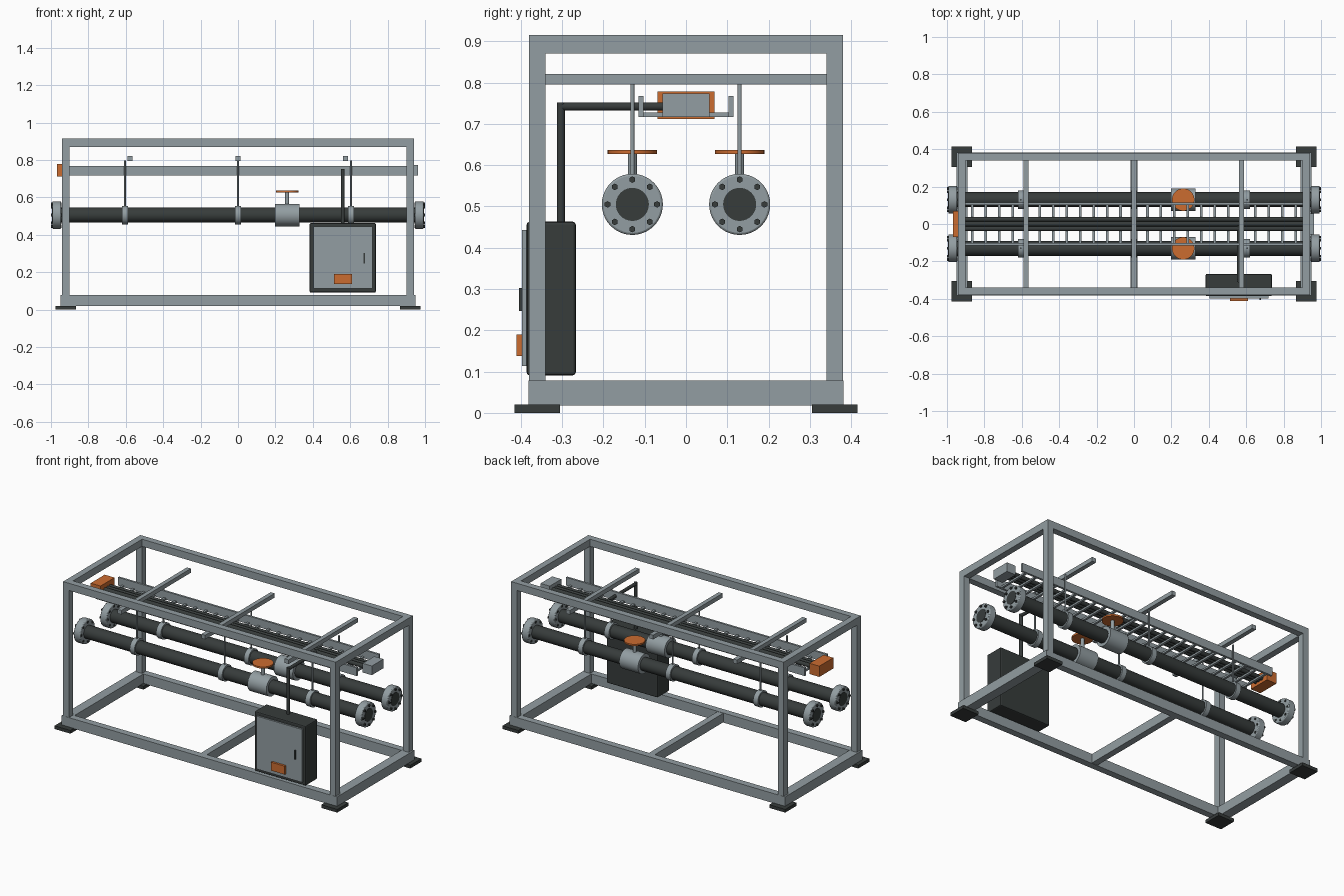
import bpy, math
from mathutils import Vector

if "Cube" in bpy.data.objects:
    bpy.data.objects.remove(bpy.data.objects["Cube"])


def material(name, rgb):
    m = bpy.data.materials.new(name)
    m.diffuse_color = (*rgb, 1)
    m.use_nodes = True
    m.node_tree.nodes["Principled BSDF"].inputs["Base Color"].default_value = m.diffuse_color
    return m


GREY = material("steel grey", (0.29, 0.34, 0.36))
DARK = material("charcoal", (0.038, 0.045, 0.044))
ORANGE = material("safety orange", (0.60, 0.15, 0.03))


def finish(ob, name, mat, bevel=0.0):
    ob.name = name
    ob.data.materials.append(mat)
    if bevel:
        mod = ob.modifiers.new("bevel", 'BEVEL')
        mod.width, mod.segments = bevel, 2
        mod.limit_method = 'ANGLE'
    return ob


def box(name, x, y, z, mat, bevel=0.0):
    """Box from (min, max) pairs."""
    bpy.ops.mesh.primitive_cube_add(size=1)
    ob = bpy.context.object
    for v in ob.data.vertices:
        v.co = [a[0] + (c + 0.5) * (a[1] - a[0]) for a, c in zip((x, y, z), v.co)]
    return finish(ob, name, mat, bevel)


def rod(name, a, b, r, mat, sides=32, bevel=0.0):
    """Cylinder between two points."""
    a, b = Vector(a), Vector(b)
    bpy.ops.mesh.primitive_cylinder_add(vertices=sides, radius=r, depth=(b - a).length,
                                        location=(a + b) / 2)
    ob = bpy.context.object
    ob.rotation_euler = (b - a).to_track_quat('Z', 'Y').to_euler()
    bpy.ops.object.shade_smooth_by_angle(angle=math.radians(35))
    return finish(ob, name, mat, bevel)


def span(c, w):
    return (c - w / 2, c + w / 2)


# Frame: posts, feet, rails
for sx in (-1, 1):
    for sy in (-1, 1):
        box("post", span(0.92 * sx, 0.04), span(0.36 * sy, 0.04), (0.02, 0.875), GREY)
        box("foot_plate", span(0.92 * sx, 0.11), span(0.36 * sy, 0.11), (0, 0.02), DARK)
    box("top_end_rail", span(0.92 * sx, 0.04), (-0.38, 0.38), (0.87, 0.915), GREY)
    box("bottom_end_rail", span(0.92 * sx, 0.06), (-0.34, 0.34), (0.018, 0.078), GREY)
for sy in (-1, 1):
    box("top_long_rail", (-0.9, 0.9), span(0.36 * sy, 0.04), (0.87, 0.915), GREY)
    box("bottom_long_rail", (-0.95, 0.95), span(0.36 * sy, 0.042), (0.018, 0.078), GREY)
box("bottom_cross_rail", span(0, 0.04), (-0.34, 0.34), (0.02, 0.076), GREY)

# Hanger beams
for x in (-0.578, 0, 0.575):
    box("hanger_beam", span(x, 0.027), (-0.342, 0.342), (0.795, 0.821), GREY)

# Pipe runs with flanges, clamps and valves
PZ = 0.505
for y in (-0.13, 0.13):
    rod("pipe", (-0.994, y, PZ), (0.994, y, PZ), 0.04, DARK, 40)
    for s in (-1, 1):
        rod("flange", (0.946 * s, y, PZ), (0.992 * s, y, PZ), 0.074, GREY, 40, 0.005)
        for i in range(8):
            t = math.pi / 4 * i
            by, bz = y + 0.06 * math.cos(t), PZ + 0.06 * math.sin(t)
            rod("flange_bolt", (0.943 * s, by, bz), (s, by, bz), 0.008, DARK, 6)
    for x in (-0.605, 0, 0.605):
        rod("pipe_clamp", (x - 0.016, y, PZ), (x + 0.016, y, PZ), 0.05, GREY, 32)
        rod("hanger_rod", (x, y, 0.55), (x, y, 0.797), 0.005, GREY, 12)
    rod("valve_body", (0.198, y, PZ), (0.328, y, PZ), 0.06, GREY, 32)
    rod("valve_stem", (0.263, y, 0.55), (0.263, y, 0.63), 0.011, GREY, 16)
    rod("valve_handwheel", (0.263, y, 0.627), (0.263, y, 0.637), 0.06, ORANGE, 32)

# Cable tray: side rails, rungs, cables, end boxes
for s in (-1, 1):
    box("tray_side", (-0.9, 0.9), span(0.109 * s, 0.013), (0.717, 0.768), GREY)
for i in range(25):
    box("tray_rung", span(-0.864 + 0.072 * i, 0.014), (-0.104, 0.104), (0.717, 0.728), GREY)
for y in (-0.025, 0, 0.025):
    rod("tray_cable", (-0.91, y, 0.741), (0.91, y, 0.741), 0.0128, DARK, 20)
box("tray_end_box", (0.9, 0.963), (-0.057, 0.057), (0.717, 0.774), GREY)
box("tray_start_box", (-0.968, -0.9), (-0.069, 0.069), (0.712, 0.779), ORANGE)

# Conduit from the cabinet up to the tray
rod("conduit_riser", (0.56, -0.303, 0.45), (0.56, -0.303, 0.752), 0.01, DARK, 20)
rod("conduit_branch", (0.56, -0.303, 0.742), (0.56, -0.01, 0.742), 0.01, DARK, 20)

# Control cabinet
box("cabinet", (0.383, 0.737), (-0.386, -0.267), (0.091, 0.463), DARK, 0.007)
box("cabinet_door", (0.404, 0.72), (-0.397, -0.384), (0.113, 0.443), GREY)
box("door_tag", (0.514, 0.61), (-0.411, -0.395), (0.138, 0.19), ORANGE)
box("door_handle", span(0.675, 0.008), (-0.405, -0.395), (0.247, 0.303), DARK)
